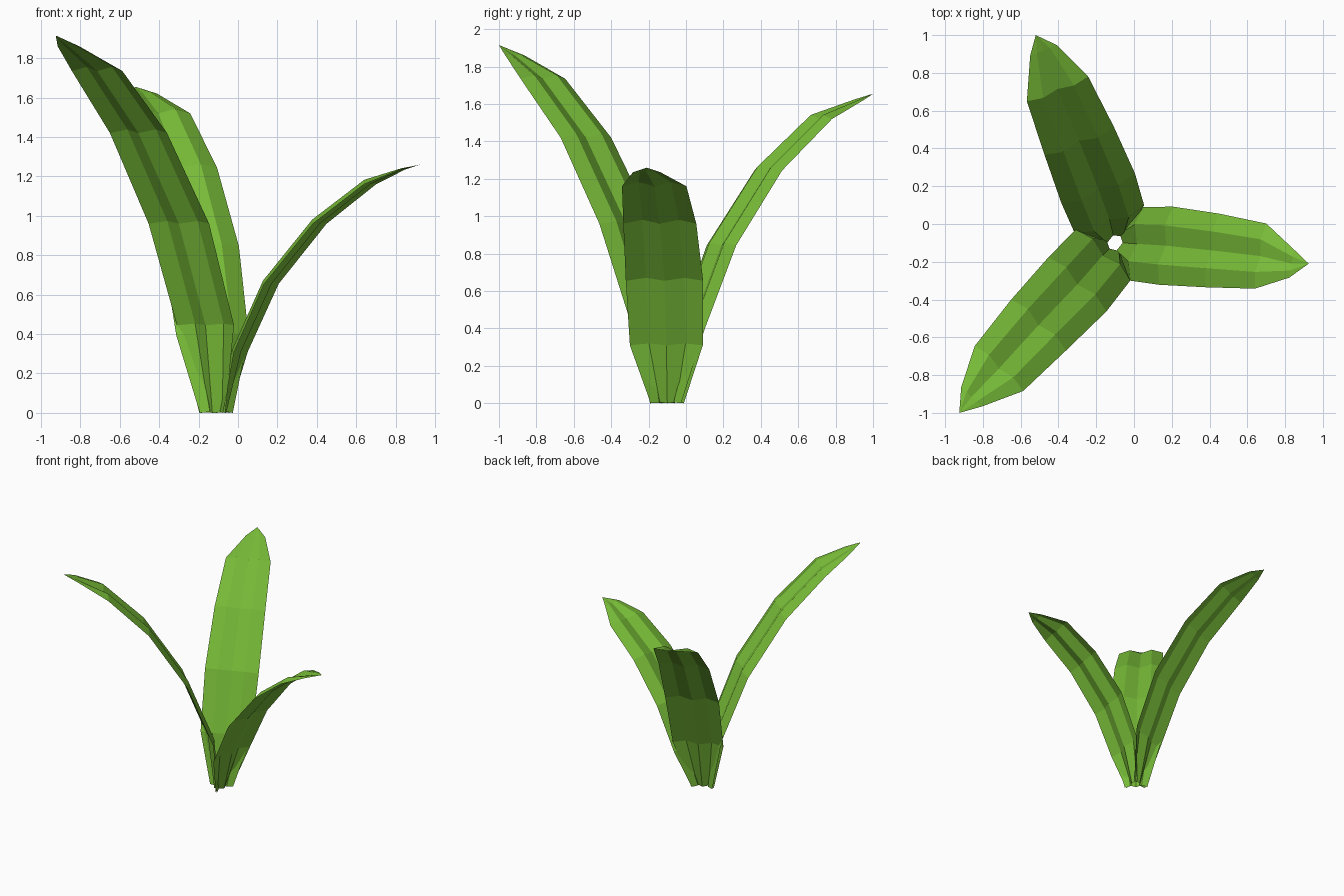
import bpy, bmesh, math
from mathutils import Vector

if "Cube" in bpy.data.objects:
    bpy.data.objects.remove(bpy.data.objects["Cube"])

green = bpy.data.materials.new("leaf_green")
green.diffuse_color = (0.19, 0.51, 0.04, 1)
green.use_nodes = True
green.node_tree.nodes["Principled BSDF"].inputs["Base Color"].default_value = green.diffuse_color

# half widths of the cross-sections and depth of the pleats, base to shoulder
HALF = [0.09, 0.198, 0.21, 0.198, 0.175, 0.075]
PLEAT = [0.025, 0.03, 0.03, 0.03, 0.027, 0.006]


def leaf(name, yaw, mid, tip):
    """Pleated leaf: M-shaped cross-sections along a midrib, closed to a point."""
    a = math.radians(yaw)
    side = Vector((-math.sin(a), math.cos(a), 0))
    mid = [Vector(p) for p in mid]
    path = mid + [Vector(tip)]
    bm = bmesh.new()
    rows = []
    for i, c in enumerate(mid):
        along = (path[i + 1] - path[max(i - 1, 0)]).normalized()
        up = along.cross(side).normalized()
        rows.append([bm.verts.new(c + side * HALF[i] * k / 2
                                  + up * (PLEAT[i] if k % 2 else 0))
                     for k in range(-2, 3)])
    for lo, hi in zip(rows, rows[1:]):
        for k in range(4):
            bm.faces.new((lo[k], hi[k], hi[k + 1], lo[k + 1]))
    end = bm.verts.new(tip)
    for k in range(4):
        bm.faces.new((rows[-1][k], end, rows[-1][k + 1]))
    # upper side is the front of the sheet
    bm.normal_update()
    if sum(f.normal.z * f.calc_area() for f in bm.faces) < 0:
        bmesh.ops.reverse_faces(bm, faces=bm.faces[:])
    me = bpy.data.meshes.new(name)
    bm.to_mesh(me)
    bm.free()
    me.materials.append(green)
    bpy.context.collection.objects.link(bpy.data.objects.new(name, me))


# short leaf to the right
leaf("short_leaf", -10,
     [(-0.06, -0.10, 0), (0.015, -0.105, 0.31), (0.17, -0.115, 0.655),
      (0.415, -0.14, 0.96), (0.67, -0.17, 1.16), (0.835, -0.21, 1.235)],
     (0.925, -0.21, 1.26))
# medium leaf to the back
leaf("medium_leaf", 112,
     [(-0.11, -0.06, 0), (-0.13, 0.025, 0.395), (-0.19, 0.19, 0.845),
      (-0.29, 0.44, 1.245), (-0.405, 0.715, 1.52), (-0.48, 0.92, 1.62)],
     (-0.52, 1.0, 1.655))
# tall leaf to the front left
leaf("tall_leaf", 227,
     [(-0.13, -0.13, 0), (-0.165, -0.165, 0.445), (-0.30, -0.32, 0.96),
      (-0.505, -0.535, 1.42), (-0.715, -0.765, 1.735), (-0.86, -0.915, 1.86)],
     (-0.925, -1.0, 1.915))
